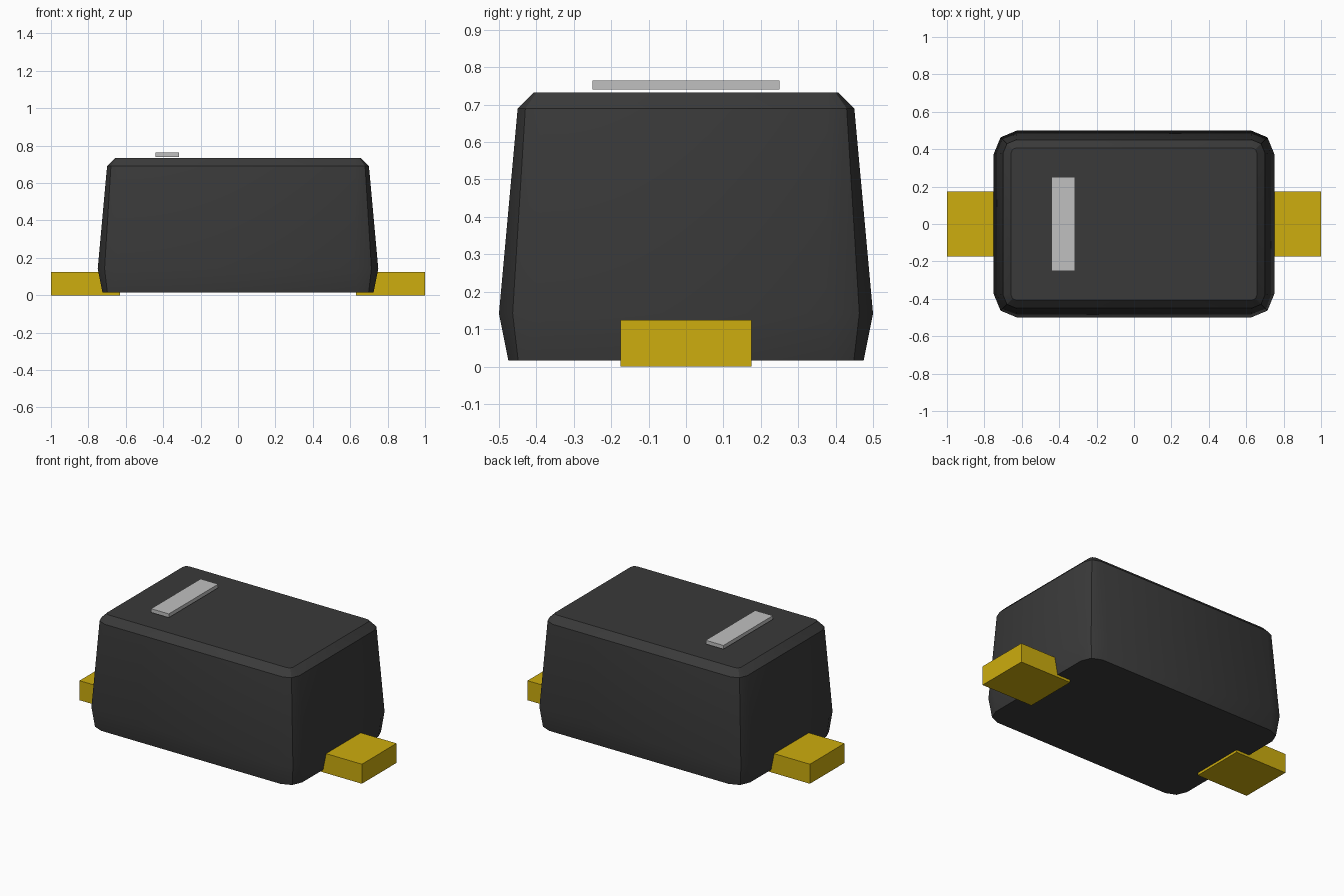
import bpy, bmesh, math

cube = bpy.data.objects.get("Cube")
if cube:
    bpy.data.objects.remove(cube, do_unlink=True)


def material(name, rgb):
    lin = [((c / 255 + 0.055) / 1.055) ** 2.4 if c > 10 else c / 255 / 12.92 for c in rgb]
    m = bpy.data.materials.new(name)
    m.use_nodes = True
    m.diffuse_color = (*lin, 1)
    m.node_tree.nodes["Principled BSDF"].inputs["Base Color"].default_value = (*lin, 1)
    return m


def add_object(name, bm, mat):
    bmesh.ops.recalc_face_normals(bm, faces=bm.faces[:])
    me = bpy.data.meshes.new(name)
    bm.to_mesh(me)
    bm.free()
    me.materials.append(mat)
    ob = bpy.data.objects.new(name, me)
    bpy.context.collection.objects.link(ob)
    return ob


def box(name, lo, hi, mat):
    bm = bmesh.new()
    bmesh.ops.create_cube(bm, size=1)
    for v in bm.verts:
        v.co = [(a + b) / 2 + c * (b - a) for a, b, c in zip(lo, hi, v.co)]
    return add_object(name, bm, mat)


def rounded_ring(hx, hy, r):
    """Rectangle outline with two-segment rounded corners."""
    pts = []
    for sx, sy, start in ((1, 1, 0), (-1, 1, 90), (-1, -1, 180), (1, -1, 270)):
        for step in (0, 45, 90):
            a = math.radians(start + step)
            pts.append((sx * (hx - r) + r * math.cos(a), sy * (hy - r) + r * math.sin(a)))
    return pts


black = material("black plastic", (58, 58, 58))
gold = material("gold metal", (205, 173, 14))
silver = material("light grey marking", (192, 192, 192))

# Moulded body: stacked sections (height, half width, half depth, corner radius)
sections = [(0.016, 0.725, 0.475, 0.09), (0.142, 0.75, 0.50, 0.125),
            (0.69, 0.70, 0.45, 0.07), (0.733, 0.657, 0.407, 0.027)]
bm = bmesh.new()
rings = [[bm.verts.new((x, y, z)) for x, y in rounded_ring(hx, hy, r)]
         for z, hx, hy, r in sections]
for low, high in zip(rings, rings[1:]):
    n = len(low)
    for i in range(n):
        j = (i + 1) % n
        bm.faces.new((low[i], low[j], high[j], high[i]))
bm.faces.new(rings[0][::-1])
bm.faces.new(rings[-1])
body = add_object("body", bm, black)
bpy.ops.object.select_all(action='DESELECT')
body.select_set(True)
bpy.context.view_layer.objects.active = body
bpy.ops.object.shade_smooth_by_angle(angle=math.radians(30))

# Metal leads, protruding at each end and just below the body
box("left_lead", (0.63, -0.175, 0), (1, 0.175, 0.125), gold)
box("right_lead", (-1, -0.175, 0), (-0.63, 0.175, 0.125), gold)

# Polarity bar on top
box("polarity_bar", (-0.44, -0.25, 0.74), (-0.315, 0.25, 0.764), silver)
